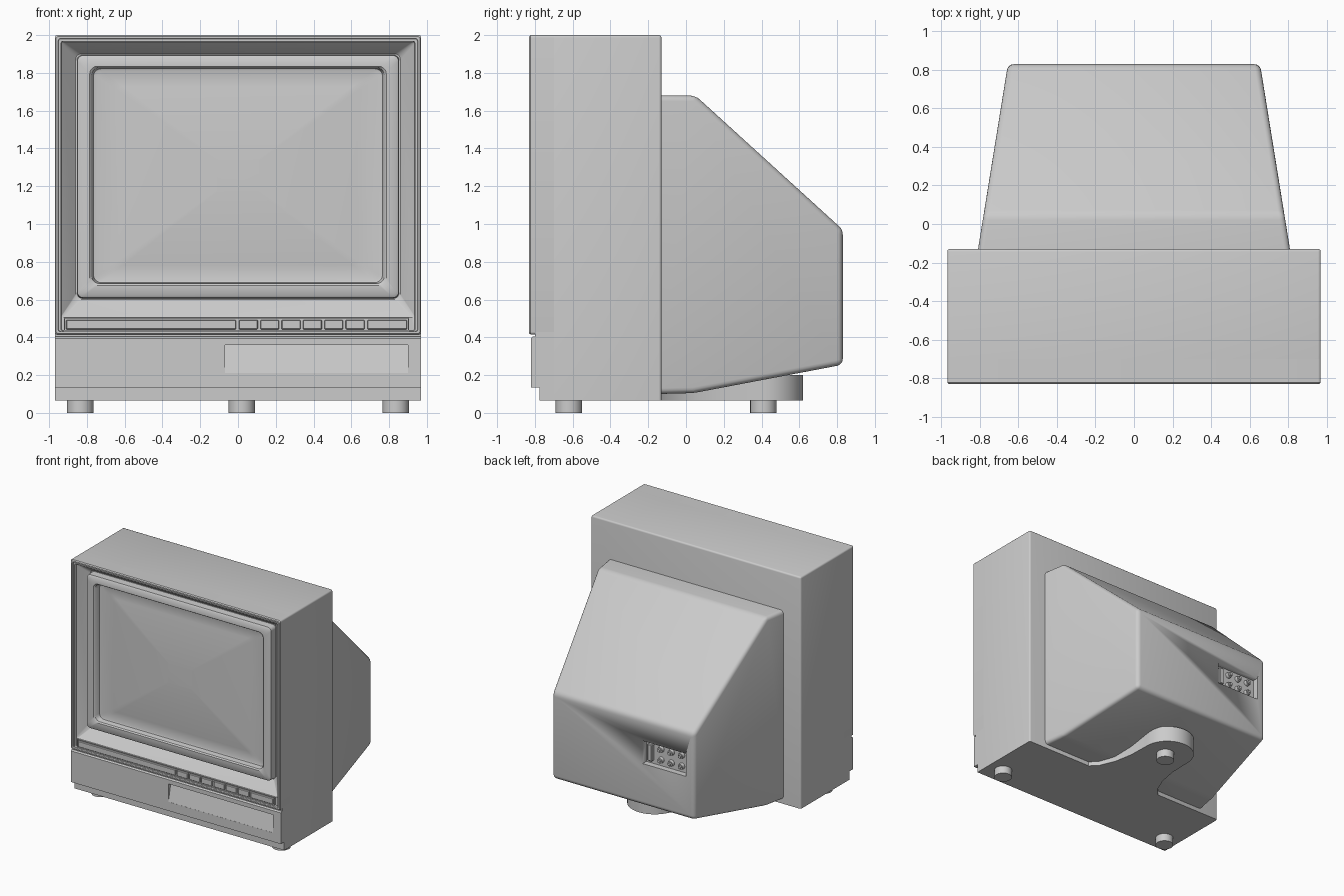
import bpy, bmesh, math
from mathutils import Matrix, Vector

if "Cube" in bpy.data.objects:
    bpy.data.objects.remove(bpy.data.objects["Cube"])

GREY = (0.6, 0.6, 0.6, 1)
plastic = bpy.data.materials.new("grey_plastic")
plastic.use_nodes = True
plastic.diffuse_color = GREY
plastic.node_tree.nodes["Principled BSDF"].inputs["Base Color"].default_value = GREY


def finish(name, bm, smooth=True):
    bmesh.ops.recalc_face_normals(bm, faces=bm.faces)
    mesh = bpy.data.meshes.new(name)
    bm.to_mesh(mesh)
    bm.free()
    mesh.materials.append(plastic)
    ob = bpy.data.objects.new(name, mesh)
    bpy.context.collection.objects.link(ob)
    if smooth:
        bpy.ops.object.select_all(action='DESELECT')
        ob.select_set(True)
        bpy.context.view_layer.objects.active = ob
        bpy.ops.object.shade_smooth_by_angle(angle=math.radians(35))
    return ob


def bevel(bm, width, segments, keep=lambda e: True):
    edges = [e for e in bm.edges if keep(e)]
    bmesh.ops.bevel(bm, geom=edges, offset=width, segments=segments,
                    profile=0.5, affect='EDGES', clamp_overlap=True)


def box(name, x, y, z, width=0, segments=2, keep=lambda e: True):
    bm = bmesh.new()
    bmesh.ops.create_cube(bm, size=1)
    for v in bm.verts:
        v.co = Vector([a[0] + (c + 0.5) * (a[1] - a[0]) for a, c in zip((x, y, z), v.co)])
    if width:
        bevel(bm, width, segments, keep)
    return finish(name, bm)


def prism(bm, points, offset):
    """Extrude a closed polygon along an offset."""
    face = bm.faces.new([bm.verts.new(p) for p in points])
    ext = bmesh.ops.extrude_face_region(bm, geom=[face], use_keep_orig=True)
    bmesh.ops.translate(bm, vec=offset,
                        verts=[g for g in ext["geom"] if isinstance(g, bmesh.types.BMVert)])


def cylinder(name, center, radius, depth, axis='Z', rim=0):
    bm = bmesh.new()
    bmesh.ops.create_cone(bm, cap_ends=True, segments=32, radius1=radius,
                          radius2=radius - rim, depth=depth)
    if axis == 'Y':
        bmesh.ops.rotate(bm, verts=bm.verts, matrix=Matrix.Rotation(-math.pi / 2, 3, 'X'))
    bmesh.ops.translate(bm, vec=center, verts=bm.verts)
    return finish(name, bm)


def cut(target, cutter):
    mod = target.modifiers.new("cut", 'BOOLEAN')
    mod.object = cutter
    mod.solver = 'EXACT'
    cutter.hide_render = True
    bpy.ops.object.select_all(action='DESELECT')
    bpy.context.view_layer.objects.active = target
    target.select_set(True)
    bpy.ops.object.modifier_apply(modifier=mod.name)
    bpy.data.objects.remove(cutter)


def ring(bm, half, z0, z1, radius, y):
    """Rounded rectangle facing the front."""
    verts = []
    corners = [(half, z1, 0), (-half, z1, 1), (-half, z0, 2), (half, z0, 3)]
    for cx, cz, quarter in corners:
        ox = cx - math.copysign(radius, cx)
        oz = cz - radius if cz == z1 else cz + radius
        for i in range(6):
            a = (quarter + i / 5) * math.pi / 2
            verts.append(bm.verts.new((ox + radius * math.cos(a), y, oz + radius * math.sin(a))))
    return verts


# Rear block of the casing
box("casing", (-.97, .97), (-.70, -.13), (.065, 2), .014, 3,
    lambda e: max(v.co.y for v in e.verts) > -.2 and max(v.co.z for v in e.verts) > 1)

# Front shell: lip, sloped recess, raised bezel and bulged screen in one loft
rings = [
    (.97, .415, 2.0, .014, -.70), (.97, .415, 2.0, .014, -.822),
    (.963, .42, 1.993, .014, -.83), (.952, .43, 1.982, .012, -.83),
    (.95, .432, 1.98, .012, -.818), (.937, .434, 1.967, .01, -.818),
    (.935, .436, 1.965, .01, -.80), (.934, .505, 1.964, .01, -.80),
    (.86, .60, 1.90, .03, -.72), (.853, .606, 1.895, .03, -.72),
    (.85, .61, 1.892, .03, -.778), (.838, .622, 1.88, .03, -.787),
    (.785, .675, 1.835, .04, -.787), (.775, .685, 1.828, .04, -.778),
    (.765, .69, 1.822, .04, -.735), (.745, .70, 1.812, .03, -.73),
]
for s in (.85, .65, .4, .15):
    rings.append((.745 * s, 1.256 - .556 * s, 1.256 + .556 * s, .03 * s, -.73 - .035 * (1 - s * s)))
bm = bmesh.new()
loops = [ring(bm, *r) for r in rings]
for a, b in zip(loops, loops[1:]):
    for i in range(len(a)):
        j = (i + 1) % len(a)
        bm.faces.new((a[i], a[j], b[j], b[i]))
bm.faces.new(loops[-1])
finish("front_shell_and_screen", bm)

# Lower front apron with groove above and toe step below
apron_profile = [(-.70, .065), (-.70, .433), (-.80, .433), (-.80, .405), (-.81, .405),
                 (-.82, .395), (-.82, .135), (-.775, .135), (-.775, .065)]
bm = bmesh.new()
prism(bm, [(-.97, y, z) for y, z in apron_profile], (1.94, 0, 0))
apron = finish("lower_apron", bm, False)

# Wedge-shaped finger recess in the apron
bm = bmesh.new()
prism(bm, [(-.07, -.9, .36), (-.07, -.785, .36), (-.07, -.819, .21), (-.07, -.9, .21)], (.97, 0, 0))
cut(apron, finish("recess_cutter", bm, False))

# Control strip: long cover, buttons, wide end button, and a thin surround
spans = [(-.91, -.01)] + [(.005 + .113 * i, .105 + .113 * i) for i in range(6)] + [(.685, .895)]
for i, span in enumerate(spans):
    box("control_button_%d" % i, span, (-.815, -.79), (.442, .492), .004, 1)
for i, z in enumerate((.433, .499)):
    box("control_rail_%d" % i, (-.92, .905), (-.812, -.79), (z, z + .006))
for i, x in enumerate((-.92, .901)):
    box("control_rail_end_%d" % i, (x, x + .004), (-.812, -.79), (.433, .505))

# Tapered tube housing at the back
side = [(-.15, .10), (.04, .105), (.83, .255), (.83, .97), (.05, 1.68), (-.15, 1.68)]
bm = bmesh.new()
prism(bm, [(-1, y, z) for y, z in side], (2, 0, 0))
for v in bm.verts:
    v.co.x *= .81 - (v.co.y + .13) * .1615
bevel(bm, .03, 4, lambda e: max(v.co.y for v in e.verts) > -.1)
tube_housing = finish("tube_housing", bm)

# Connector bay and its sockets
cut(tube_housing, box("bay_cutter", (-.58, -.18), (.78, .9), (.60, .79)))
for col in range(3):
    for row in range(2):
        spot = (-.32 - .095 * col, .79, .65 + .09 * row)
        cylinder("socket_%d_%d" % (col, row), spot, .026, .03, 'Y', .004)
        cylinder("socket_pin_%d_%d" % (col, row), spot, .012, .06, 'Y')
box("socket_block", (-.25, -.21), (.77, .81), (.625, .765), .005, 1)

# Rounded rear foot platform
half = [(.38, -.15), (.30, -.07), (.245, .06), (.215, .22)]
arc = [(.21 * math.cos(a), .41 + .21 * math.sin(a))
       for a in (math.pi * i / 32 for i in range(33))]
outline = half + arc + [(-x, y) for x, y in reversed(half)]
bm = bmesh.new()
prism(bm, [(x, y, .065) for x, y in outline], (0, 0, .135))
finish("rear_platform", bm)

# Feet
for name, x, y in (("front_right_foot", -.835, -.62), ("front_left_foot", .835, -.62),
                   ("rear_foot", .02, .41)):
    cylinder(name, (x, y, .035), .07, .07)
